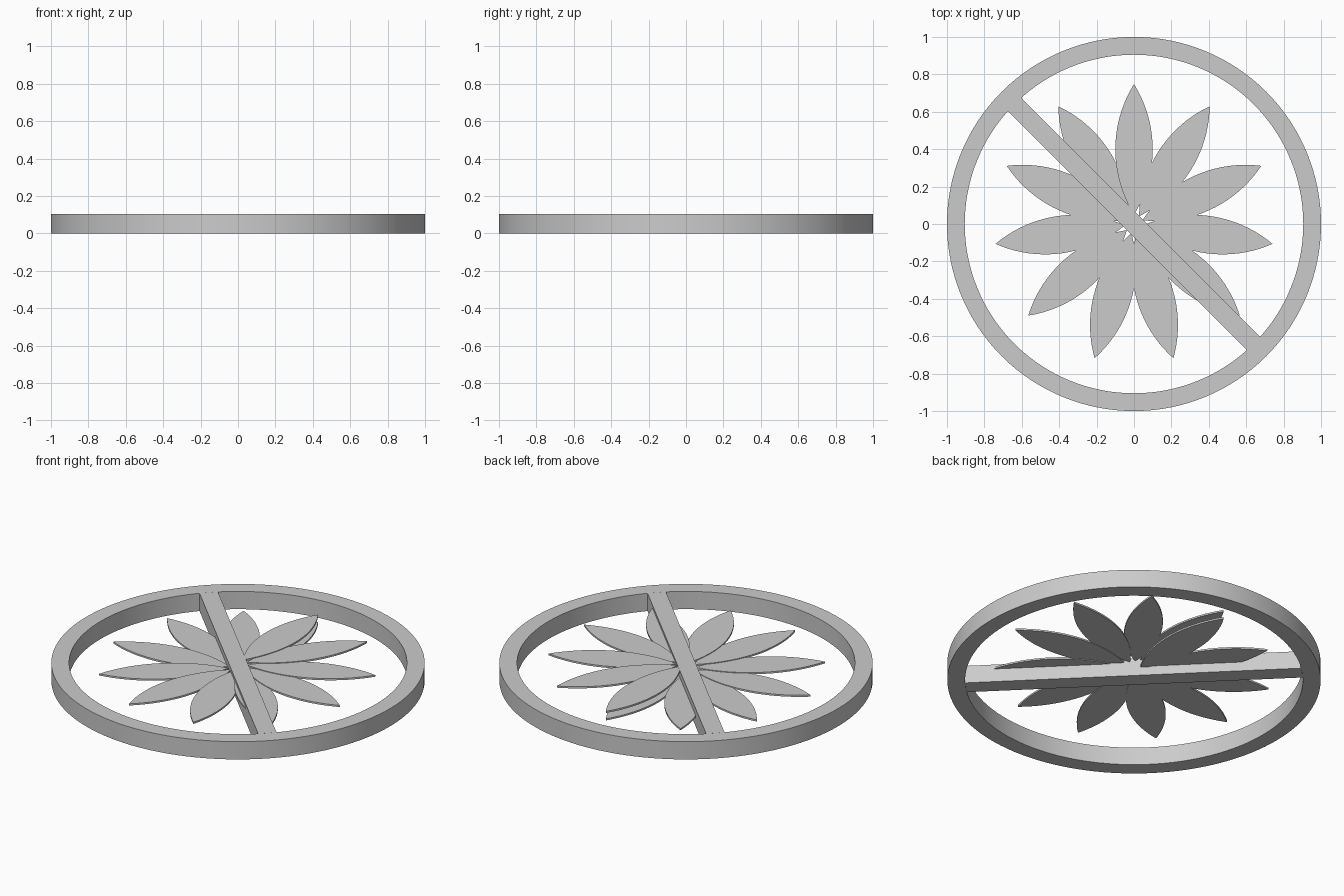
import bpy, bmesh, math
from mathutils import Matrix, Vector

cube = bpy.data.objects.get("Cube")
if cube:
    bpy.data.objects.remove(cube, do_unlink=True)

HEIGHT = 0.105
OUTER, INNER = 1.0, 0.905
PETALS = 11          # petals per full turn
ROOT, TIP, HALF_WIDTH = 0.05, 0.748, 0.1
THICK = 0.01

grey = bpy.data.materials.new("plain grey")
grey.use_nodes = True
grey.diffuse_color = (0.6, 0.6, 0.6, 1)
grey.node_tree.nodes["Principled BSDF"].inputs["Base Color"].default_value = (0.6, 0.6, 0.6, 1)


def finish(name, bm, smooth=False):
    """Turn a bmesh into a named, coloured object."""
    bmesh.ops.recalc_face_normals(bm, faces=bm.faces)
    mesh = bpy.data.meshes.new(name)
    bm.to_mesh(mesh)
    bm.free()
    mesh.materials.append(grey)
    obj = bpy.data.objects.new(name, mesh)
    bpy.context.collection.objects.link(obj)
    if smooth:
        bpy.ops.object.select_all(action="DESELECT")
        obj.select_set(True)
        bpy.context.view_layer.objects.active = obj
        bpy.ops.object.shade_smooth_by_angle(angle=math.radians(30))
    return obj


# Outer ring: a rectangle spun around z
bm = bmesh.new()
profile = [bm.verts.new((r, 0, z)) for r, z in
           ((INNER, 0), (OUTER, 0), (OUTER, HEIGHT), (INNER, HEIGHT))]
edges = [bm.edges.new((profile[i], profile[(i + 1) % 4])) for i in range(4)]
bmesh.ops.spin(bm, geom=profile + edges, cent=(0, 0, 0), axis=(0, 0, 1),
               angle=math.tau, steps=128, use_merge=True)
bmesh.ops.remove_doubles(bm, verts=bm.verts, dist=0.0001)
finish("outer_ring", bm, smooth=True)

# Diagonal bar across the ring
bm = bmesh.new()
bmesh.ops.create_cube(bm, size=1)
bmesh.ops.scale(bm, vec=(2 * INNER - 0.002, 0.1, HEIGHT), verts=bm.verts)
bmesh.ops.translate(bm, vec=(0, 0, HEIGHT / 2), verts=bm.verts)
bmesh.ops.rotate(bm, matrix=Matrix.Rotation(-math.pi / 4, 3, "Z"), verts=bm.verts)
finish("diagonal_bar", bm)


def petal_outline(steps=20):
    """Pointed lens made of two circular arcs, lying along x."""
    half = (TIP - ROOT) / 2
    radius = (half ** 2 + HALF_WIDTH ** 2) / (2 * HALF_WIDTH)
    sweep = math.asin(half / radius)
    arc = []
    for i in range(steps + 1):
        a = sweep * (2 * i / steps - 1)
        arc.append((ROOT + half + radius * math.sin(a),
                    radius * math.cos(a) - radius + HALF_WIDTH))
    return arc + [(x, -y) for x, y in reversed(arc[1:-1])]


# Petals climb like a spiral stair; the last one sits above the first
outline = petal_outline()
for k in range(PETALS + 1):
    bm = bmesh.new()
    base = bm.faces.new([bm.verts.new((x, y, 0)) for x, y in outline])
    top = bmesh.ops.extrude_face_region(bm, geom=[base])["geom"]
    bmesh.ops.translate(bm, vec=(0, 0, THICK),
                        verts=[v for v in top if isinstance(v, bmesh.types.BMVert)])
    turn = math.pi / 2 + math.tau * k / PETALS
    bmesh.ops.rotate(bm, matrix=Matrix.Rotation(turn, 3, "Z"), verts=bm.verts)
    bmesh.ops.translate(bm, vec=Vector((0, 0, 0.05 + 0.004 * k)), verts=bm.verts)
    finish(f"petal_{k + 1}", bm, smooth=True)
